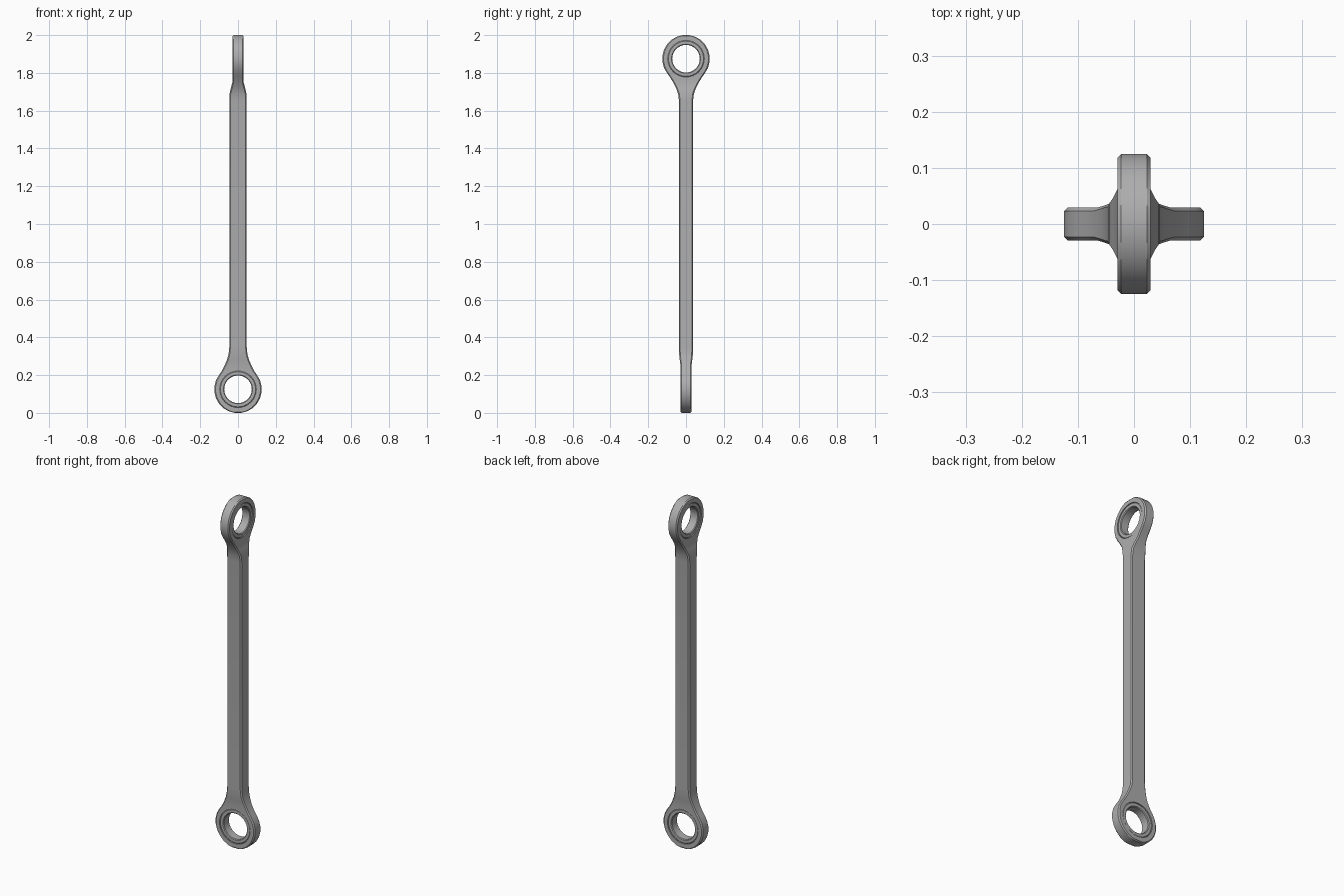
import bpy, bmesh, math
from mathutils import Matrix

if "Cube" in bpy.data.objects:
    bpy.data.objects.remove(bpy.data.objects["Cube"])

steel = bpy.data.materials.new("steel grey")
steel.diffuse_color = (0.42, 0.42, 0.42, 1)
steel.use_nodes = True
steel.node_tree.nodes["Principled BSDF"].inputs["Base Color"].default_value = steel.diffuse_color

R = 0.125            # eye radius, also its distance from the rod end
EYE = 0.029          # half thickness of the eyes
HOLE = 0.097         # bore that holds the bushing
BX, BY = 0.046, 0.037  # half width and half depth of the shaft


def add_object(name, bm):
    bmesh.ops.recalc_face_normals(bm, faces=bm.faces)
    mesh = bpy.data.meshes.new(name)
    bm.to_mesh(mesh)
    bm.free()
    mesh.materials.append(steel)
    ob = bpy.data.objects.new(name, mesh)
    bpy.context.collection.objects.link(ob)
    return ob


def smooth(ob):
    bpy.ops.object.select_all(action='DESELECT')
    ob.select_set(True)
    bpy.context.view_layer.objects.active = ob
    bpy.ops.object.shade_smooth_by_angle(angle=math.radians(30))


def end_levels(wide, thin):
    """Heights with half widths, from the tip of an eye to the shaft."""
    r = R / math.cos(math.radians(7.5))
    out = []
    for k in range(9):
        a = math.radians(7.5 + 15 * k)
        out.append((R - r * math.cos(a), r * math.sin(a), EYE))
    for z, f, t in ((0.22, 1, 0), (0.25, .62, .05), (0.28, .31, .5),
                    (0.31, .1, .93), (0.35, 0, 1)):
        out.append((z, wide + (0.087 - wide) * f, EYE + (thin - EYE) * t))
    return out


def ring(name, profile, centre, rot, sides=32):
    """Closed profile of (radius, offset) points turned round the bore axis."""
    bm = bmesh.new()
    loops = [[bm.verts.new((p * math.cos(2 * math.pi * i / sides),
                            p * math.sin(2 * math.pi * i / sides), h))
              for p, h in profile] for i in range(sides)]
    n = len(profile)
    for i in range(sides):
        a, b = loops[i], loops[(i + 1) % sides]
        for j in range(n):
            bm.faces.new((a[j], a[(j + 1) % n], b[(j + 1) % n], b[j]))
    bm.transform(Matrix.Translation((0, 0, centre)) @ rot)
    return add_object(name, bm)


# Rod: rectangular sections lofted from the lower eye to the upper eye
levels = end_levels(BX, BY)
levels += [(2 - z, t, w) for z, w, t in reversed(end_levels(BY, BX))]
bm = bmesh.new()
rows = [[bm.verts.new((sx * x, sy * y, z))
         for sx, sy in ((-1, -1), (1, -1), (1, 1), (-1, 1))] for z, x, y in levels]
for a, b in zip(rows, rows[1:]):
    for j in range(4):
        k = (j + 1) % 4
        bm.faces.new((a[j], a[k], b[k], b[j]))
bm.faces.new(rows[0])
bm.faces.new(rows[-1])
rod = add_object("rod", bm)

bevel = rod.modifiers.new("chamfer", 'BEVEL')
bevel.width = 0.006
bevel.segments = 1
bevel.limit_method = 'ANGLE'
bevel.angle_limit = math.radians(50)

# Bores and bushings; the lower bore runs along y, the upper along x
for label, centre, rot in (("lower", R, Matrix.Rotation(math.pi / 2, 4, 'X')),
                           ("upper", 2 - R, Matrix.Rotation(math.pi / 2, 4, 'Y'))):
    bm = bmesh.new()
    bmesh.ops.create_cone(bm, cap_ends=True, segments=32, radius1=HOLE,
                          radius2=HOLE, depth=0.2)
    bm.transform(Matrix.Translation((0, 0, centre)) @ rot)
    cutter = add_object(label + "_bore_cutter", bm)
    cutter.hide_render = True
    cutter.hide_set(True)
    cut = rod.modifiers.new(label + " bore", 'BOOLEAN')
    cut.operation = 'DIFFERENCE'
    cut.solver = 'EXACT'
    cut.object = cutter

    half = [(HOLE + 0.001, 0.022), (HOLE - 0.004, 0.026), (0.077, 0.026), (0.073, 0.022)]
    profile = half + [(p, -h) for p, h in reversed(half)]
    smooth(ring(label + "_bushing", profile, centre, rot))

smooth(rod)
